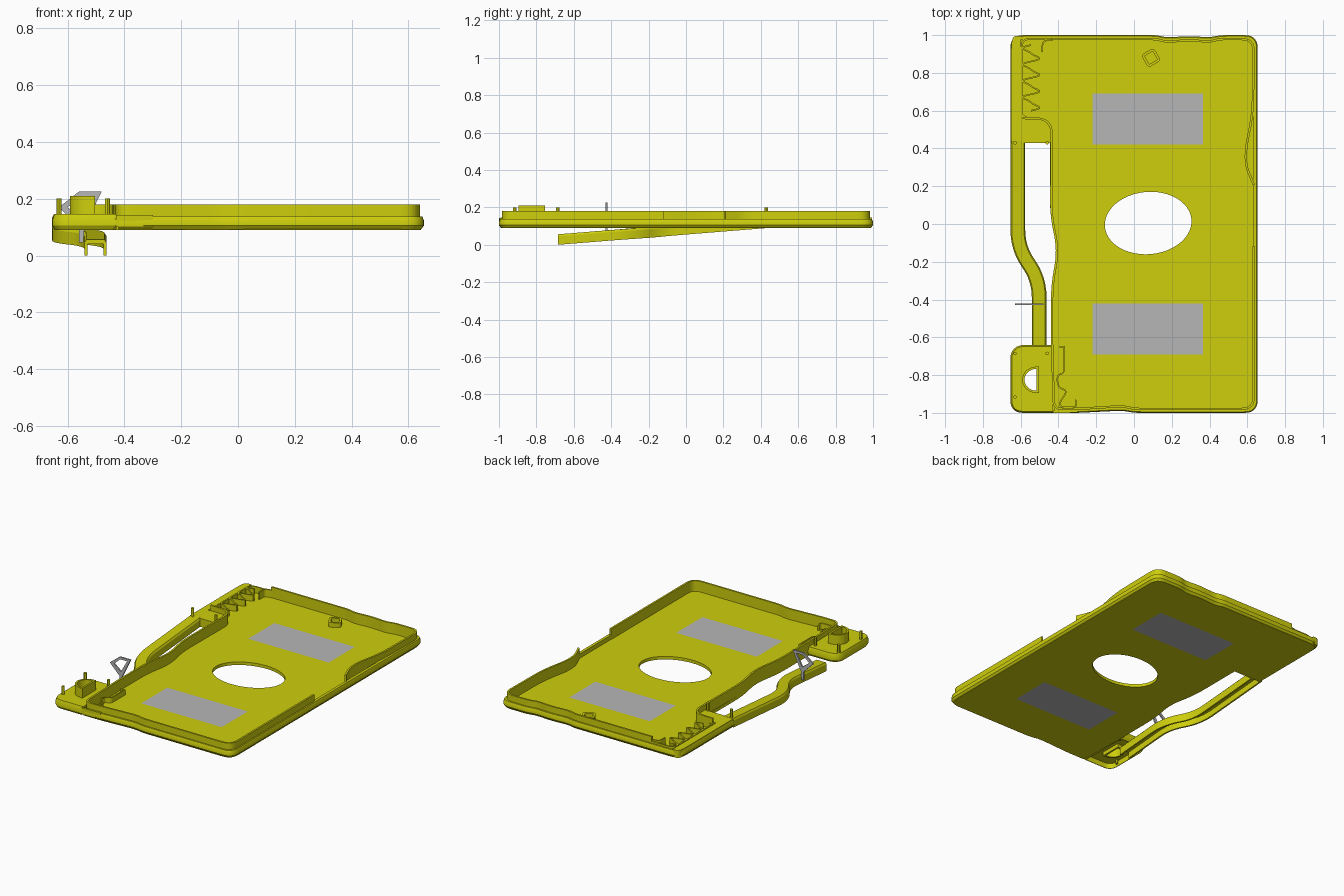
import bpy, bmesh, math
from mathutils import Vector

if "Cube" in bpy.data.objects:
    bpy.data.objects.remove(bpy.data.objects["Cube"])


def material(name, rgb):
    m = bpy.data.materials.new(name)
    m.diffuse_color = (*rgb, 1)
    m.use_nodes = True
    m.node_tree.nodes["Principled BSDF"].inputs["Base Color"].default_value = m.diffuse_color
    return m


YELLOW = material("yellow", (0.62, 0.62, 0.004))
GREY = material("grey", (0.47, 0.47, 0.47))


def rounded(pts, closed=True, steps=6):
    """Points (x, y[, r]); corners with r become smooth curves."""
    out, n = [], len(pts)
    for i, p in enumerate(pts):
        c = Vector(p[:2])
        if len(p) < 3 or (not closed and i in (0, n - 1)):
            out.append(c)
            continue
        a, b = Vector(pts[i - 1][:2]) - c, Vector(pts[(i + 1) % n][:2]) - c
        p0 = c + a.normalized() * min(p[2], a.length * 0.49)
        p1 = c + b.normalized() * min(p[2], b.length * 0.49)
        for k in range(steps + 1):
            t = k / steps
            out.append(p0 * (1 - t) ** 2 + c * 2 * t * (1 - t) + p1 * t * t)
    return out


def finish(ob, mat):
    ob.data.materials.clear()
    ob.data.materials.append(mat)
    bpy.ops.object.select_all(action='DESELECT')
    ob.select_set(True)
    bpy.context.view_layer.objects.active = ob
    if ob.type == 'CURVE':
        bpy.ops.object.convert(target='MESH')
        ob = bpy.context.object
    bpy.ops.object.shade_smooth_by_angle(angle=math.radians(30))
    return ob


def plate(name, loops, z0, z1, mat=YELLOW):
    """Flat plate; the first loop is the outline, the others are holes."""
    cu = bpy.data.curves.new(name, 'CURVE')
    cu.dimensions, cu.fill_mode, cu.extrude = '2D', 'BOTH', (z1 - z0) / 2
    for loop in loops:
        s = cu.splines.new('POLY')
        s.points.add(len(loop) - 1)
        for p, q in zip(s.points, loop):
            p.co = (q[0], q[1], 0, 1)
        s.use_cyclic_u = True
    ob = bpy.data.objects.new(name, cu)
    ob.location.z = (z0 + z1) / 2
    bpy.context.collection.objects.link(ob)
    return finish(ob, mat)


def sweep(name, path, section, closed=False, lift=lambda y: 0, mat=YELLOW):
    """Sweep a closed section of (offset to the left, z) along a flat path."""
    bm, rings, n = bmesh.new(), [], len(path)
    for i, p in enumerate(path):
        a = path[i] - path[i - 1] if (i or closed) else path[1] - path[0]
        b = path[(i + 1) % n] - path[i] if (i < n - 1 or closed) else a
        na, nb = [Vector((-d.y, d.x)).normalized() for d in (a, b)]
        m = (na + nb) / max(0.4, 1 + na.dot(nb))
        rings.append([bm.verts.new((p.x + m.x * o, p.y + m.y * o, z + lift(p.y)))
                      for o, z in section])
    k = len(section)
    for i in range(n if closed else n - 1):
        r, s = rings[i], rings[(i + 1) % n]
        for j in range(k):
            bm.faces.new((r[j], r[(j + 1) % k], s[(j + 1) % k], s[j]))
    if not closed:
        bm.faces.new(rings[0])
        bm.faces.new(rings[-1])
    bmesh.ops.recalc_face_normals(bm, faces=bm.faces)
    me = bpy.data.meshes.new(name)
    bm.to_mesh(me)
    bm.free()
    ob = bpy.data.objects.new(name, me)
    bpy.context.collection.objects.link(ob)
    return finish(ob, mat)


def box_section(o0, o1, z0, z1):
    return [(o0, z0), (o1, z0), (o1, z1), (o0, z1)]


def rect(x0, x1, y0, y1):
    return [(x0, y0), (x1, y0), (x1, y1), (x0, y1)]


# tray floor with oval opening and two grey panels
wave = [(-.44, -.62), (-.44, -.32, .1), (-.405, -.14, .12), (-.445, .04, .1), (-.445, .43)]
floor = rounded([(-.645, .99, .07), (.12, .99, .03), (.17, .975, .04), (.3, .985, .05),
                 (.4, .975, .04), (.46, .99, .03), (.645, .99, .07), (.645, -.99, .07),
                 (0, -.99, .04), (-.06, -.975, .04), (-.3, -.99, .04), (-.43, -.99)]
                + wave + [(-.645, .43)])
tilt = math.radians(5)
oval = []
for i in range(48):
    a = i * math.tau / 48
    u, v = .23 * math.cos(a), .165 * math.sin(a)
    oval.append((.075 + u * math.cos(tilt) - v * math.sin(tilt),
                 .005 + u * math.sin(tilt) + v * math.cos(tilt)))
panels = {"rear_panel": rect(-.22, .365, .42, .69), "front_panel": rect(-.22, .365, -.69, -.42)}
plate("tray_floor", [floor, oval, *panels.values()], .09, .11)
for name, loop in panels.items():
    plate(name, [loop], .09, .11, GREY)

# chamfered outer flange, clockwise so that left is outwards
flange = rounded([(-.655, .43), (-.655, 1, .07), (.12, 1, .03), (.17, .988, .04), (.3, .995, .05),
                  (.4, .988, .04), (.46, 1, .03), (.655, 1, .07), (.655, -1, .07), (0, -1, .04),
                  (-.06, -.988, .04), (-.3, -1, .04), (-.42, -1)], closed=False)
sweep("outer_flange", flange,
      [(-.025, .09), (-.012, .09), (0, .106), (0, .122), (-.006, .138), (-.025, .138)])

# thin tall tray wall, open in the middle of the right side
wall = rounded([(.64, .21), (.585, .34, .12), (.635, .58, .1), (.64, .985, .07), (.45, .985, .03),
                (.4, .97, .04), (.3, .98, .05), (.17, .97, .04), (.12, .985, .03), (-.44, .985)],
               closed=False)
sweep("rear_wall", wall, box_section(0, .012, .1, .18))
wall = rounded([(.64, -.12), (.64, -.985, .07), (0, -.985, .04), (-.06, -.97, .04),
                (-.3, -.985, .04), (-.43, -.985, .05)] + wave[:-1] + [(-.44, .55, .08), (-.59, .555)],
               closed=False)
sweep("front_and_left_wall", wall, box_section(-.012, 0, .1, .18))
sweep("corner_wall", rounded([(-.44, .985), (-.6, .985, .05), (-.6, .55)], closed=False),
      box_section(0, .01, .1, .15))

# raised shelf beside the rear left corner, where the arm starts
plate("arm_shelf", [rounded([(-.65, .995, .07), (-.6, .995), (-.6, .57, .05), (-.44, .55, .08),
                             (-.44, .43), (-.65, .43)])], .095, .145)

# front left block: hollow shell with a half round socket
socket = [Vector((-.515 + .065 * math.cos(a), -.825 + .058 * math.sin(a)))
          for a in [math.pi * (.5 + i / 16) for i in range(17)]]
block = rounded([(-.43, -1), (-.655, -1, .07), (-.655, -.64, .08), (-.43, -.64)])
inner = rounded([(-.43, -.992), (-.647, -.992, .07), (-.647, -.648, .08), (-.43, -.648)])
plate("block_top", [inner, socket], .125, .147)
sweep("block_side", block, [(-.014, .09), (-.01, .09), (0, .106), (0, .125), (-.008, .147),
                            (-.014, .147)], closed=True)
sweep("socket_wall", socket, box_section(-.012, 0, .10, .21), closed=True)
sweep("front_lip", [Vector((-.43, -1)), Vector((-.36, -1)), Vector((-.3, -.998))],
      box_section(0, .012, .1, .143))

# locating posts
for i, (x, y) in enumerate([(-.63, -.685), (-.46, -.685), (-.63, -.915), (-.63, .43), (-.46, .43)]):
    plate(f"post_{i + 1}", [[(x + .009 * math.cos(k * math.tau / 12),
                              y + .009 * math.sin(k * math.tau / 12)) for k in range(12)]], .1, .2)

# drooping side arm, a channel open underneath
arm = rounded([(-.615, .44), (-.615, -.13, .1), (-.502, -.29, .1), (-.502, -.685)], closed=False)
slope = lambda y: (y + .685) * .08
sweep("side_arm", arm, [(-.039, 0), (-.028, 0), (-.028, .04), (.028, .04), (.028, 0), (.039, 0),
                        (.039, .045), (.032, .056), (-.032, .056), (-.039, .045)], lift=slope)

# grey clip standing on the arm
clip = plate("arm_clip", [
    [(-.63, .17), (-.56, .225), (-.48, .225), (-.49, .205), (-.54, .1), (-.545, .045),
     (-.56, .045), (-.56, .1)],
    [(-.6, .17), (-.555, .21), (-.505, .21), (-.55, .13)]], -.005, .005, GREY)
clip.rotation_euler.x = math.pi / 2
clip.location = (0, -.425, 0)

# scalloped ribs in the two left corners
scallop = [Vector((-.545 + .04 * math.sin(i * math.tau / 14) + .012 * math.sin(i * math.tau / 7),
                   .6 + i * .0062)) for i in range(57)]
sweep("rear_scallop_rib", scallop, box_section(-.004, .004, .105, .15))
sweep("rear_arc_rib", rounded([(-.43, .975), (-.485, .97, .05), (-.485, .91)], closed=False),
      box_section(-.004, .004, .105, .16))
sweep("front_scallop_rib", rounded([(-.395, -.65), (-.37, -.65), (-.37, -.79, .02), (-.41, -.8, .04),
                                    (-.4, -.87, .04), (-.35, -.88, .04), (-.41, -.97, .05),
                                    (-.3, -.97, .04), (-.31, -.93)], closed=False),
      box_section(-.004, .004, .105, .145))

# small tilted square ring on the floor
a = math.radians(30)
ring = rounded([(.09 + .055 * math.cos(a + k * math.pi / 2 + .785),
                 .88 + .055 * math.sin(a + k * math.pi / 2 + .785), .02) for k in range(4)])
sweep("square_ring", ring, box_section(0, .014, .105, .14), closed=True)
